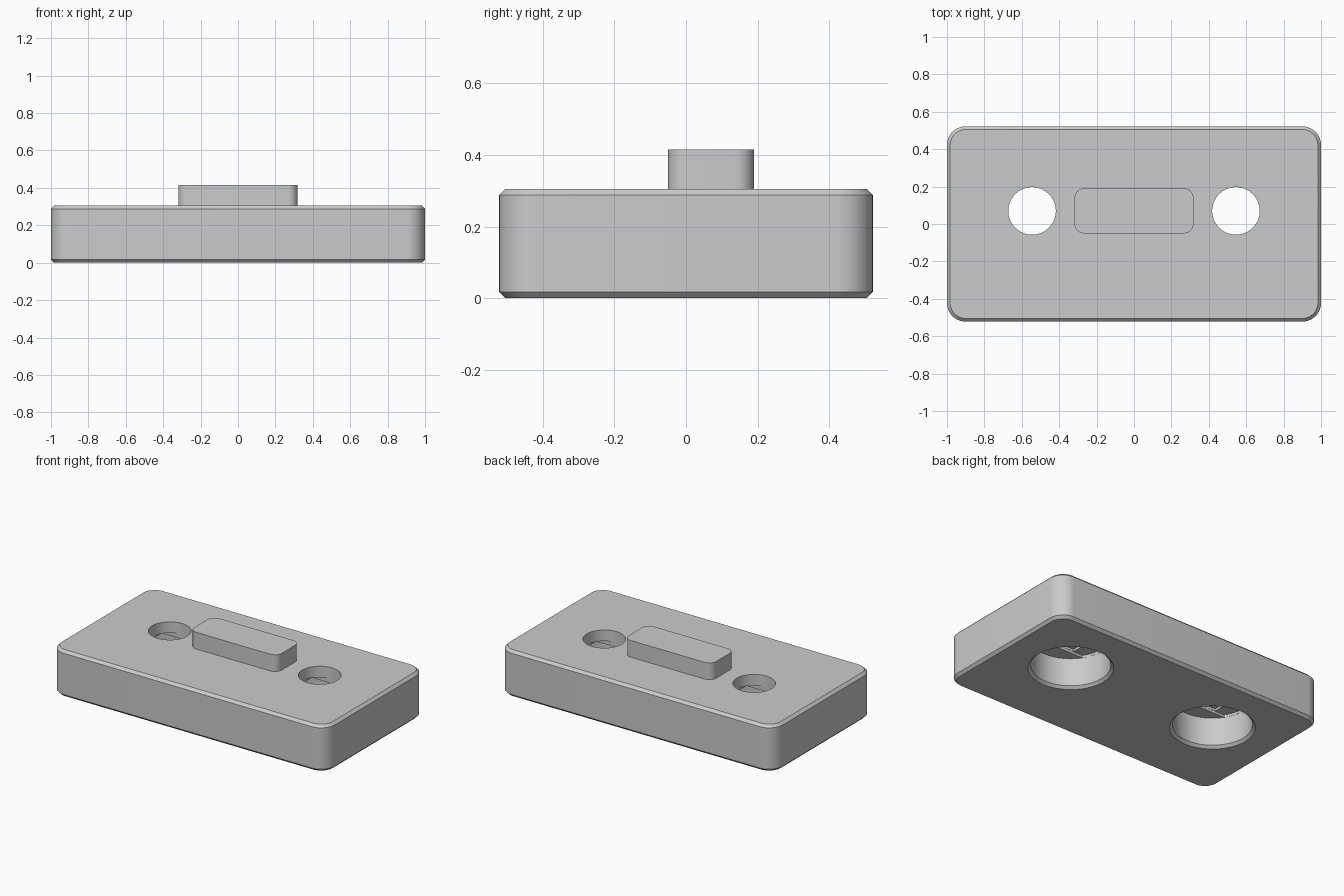
import bpy, bmesh
from math import sin, cos, pi, radians

cube = bpy.data.objects.get("Cube")
if cube:
    bpy.data.objects.remove(cube, do_unlink=True)

HALF_X, HALF_Y, PLATE_TOP, TAB_TOP = 1.0, 0.522, 0.305, 0.415
CHAMFER, HOLE_R, BORE_R, BORE_TOP, STEP = 0.017, 0.127, 0.236, 0.2, 0.016
HOLE_X, CENTRE_Y = 0.545, 0.07

grey = bpy.data.materials.new("grey plastic")
grey.use_nodes = True
colour = (0.6, 0.6, 0.6, 1)
grey.diffuse_color = colour
grey.node_tree.nodes["Principled BSDF"].inputs["Base Color"].default_value = colour


def rounded_rect(hx, hy, r, steps=10):
    pts = []
    for k, (sx, sy) in enumerate([(1, 1), (-1, 1), (-1, -1), (1, -1)]):
        for i in range(steps + 1):
            a = (k + i / steps) * pi / 2
            pts.append((sx * (hx - r) + r * cos(a), sy * (hy - r) + r * sin(a)))
    return pts


def circle(r, limit_y=9, n=64):
    # Circle, optionally cut flat on both y sides
    pts = []
    for i in range(n):
        a = 2 * pi * i / n
        pts.append((r * cos(a), max(-limit_y, min(limit_y, r * sin(a)))))
    return pts


def square(h):
    return [(h, h), (-h, h), (-h, -h), (h, -h)]


def stack(name, layers, x=0, y=0):
    # Solid skinned through outlines at rising heights
    bm = bmesh.new()
    rings = [[bm.verts.new((px + x, py + y, z)) for px, py in pts] for pts, z in layers]
    n = len(rings[0])
    for low, high in zip(rings, rings[1:]):
        for i in range(n):
            j = (i + 1) % n
            bm.faces.new((low[i], low[j], high[j], high[i]))
    bm.faces.new(rings[0][::-1])
    bm.faces.new(rings[-1])
    mesh = bpy.data.meshes.new(name)
    bm.to_mesh(mesh)
    bm.free()
    mesh.materials.append(grey)
    ob = bpy.data.objects.new(name, mesh)
    bpy.context.collection.objects.link(ob)
    return ob


def smooth(ob):
    bpy.ops.object.select_all(action="DESELECT")
    ob.select_set(True)
    bpy.context.view_layer.objects.active = ob
    bpy.ops.object.shade_smooth_by_angle(angle=radians(30))


# Plate with chamfered top and bottom edges
outer = rounded_rect(HALF_X, HALF_Y, 0.1)
inner = rounded_rect(HALF_X - CHAMFER, HALF_Y - CHAMFER, 0.1 - CHAMFER)
plate = stack("plate", [(inner, 0), (outer, CHAMFER),
                        (outer, PLATE_TOP - CHAMFER), (inner, PLATE_TOP)])

# Screw holes: through hole, counterbore with chamfered mouth, two bridging steps
for side, x in (("left", HOLE_X), ("right", -HOLE_X)):
    cutters = [
        [(circle(BORE_R + 2 * CHAMFER), -CHAMFER), (circle(BORE_R), CHAMFER),
         (circle(BORE_R), BORE_TOP)],
        [(circle(BORE_R - 0.001, HOLE_R + 0.002), 0.1),
         (circle(BORE_R - 0.001, HOLE_R + 0.002), BORE_TOP + STEP)],
        [(square(HOLE_R + 0.001), 0.11), (square(HOLE_R + 0.001), BORE_TOP + 2 * STEP)],
        [(circle(HOLE_R), 0.12), (circle(HOLE_R), 0.4)],
    ]
    for number, layers in enumerate(cutters):
        cutter = stack(f"{side}_hole_cutter_{number}", layers, x, CENTRE_Y)
        mod = plate.modifiers.new("hole", "BOOLEAN")
        mod.operation, mod.solver, mod.object = "DIFFERENCE", "EXACT", cutter
        bpy.context.view_layer.objects.active = plate
        bpy.ops.object.modifier_apply(modifier=mod.name)
        bpy.data.objects.remove(cutter, do_unlink=True)
smooth(plate)

# Raised key on the top face
key_outline = rounded_rect(0.318, 0.12, 0.05, 8)
key = stack("locating_key", [(key_outline, PLATE_TOP - 0.005), (key_outline, TAB_TOP)],
            0, CENTRE_Y)
smooth(key)
